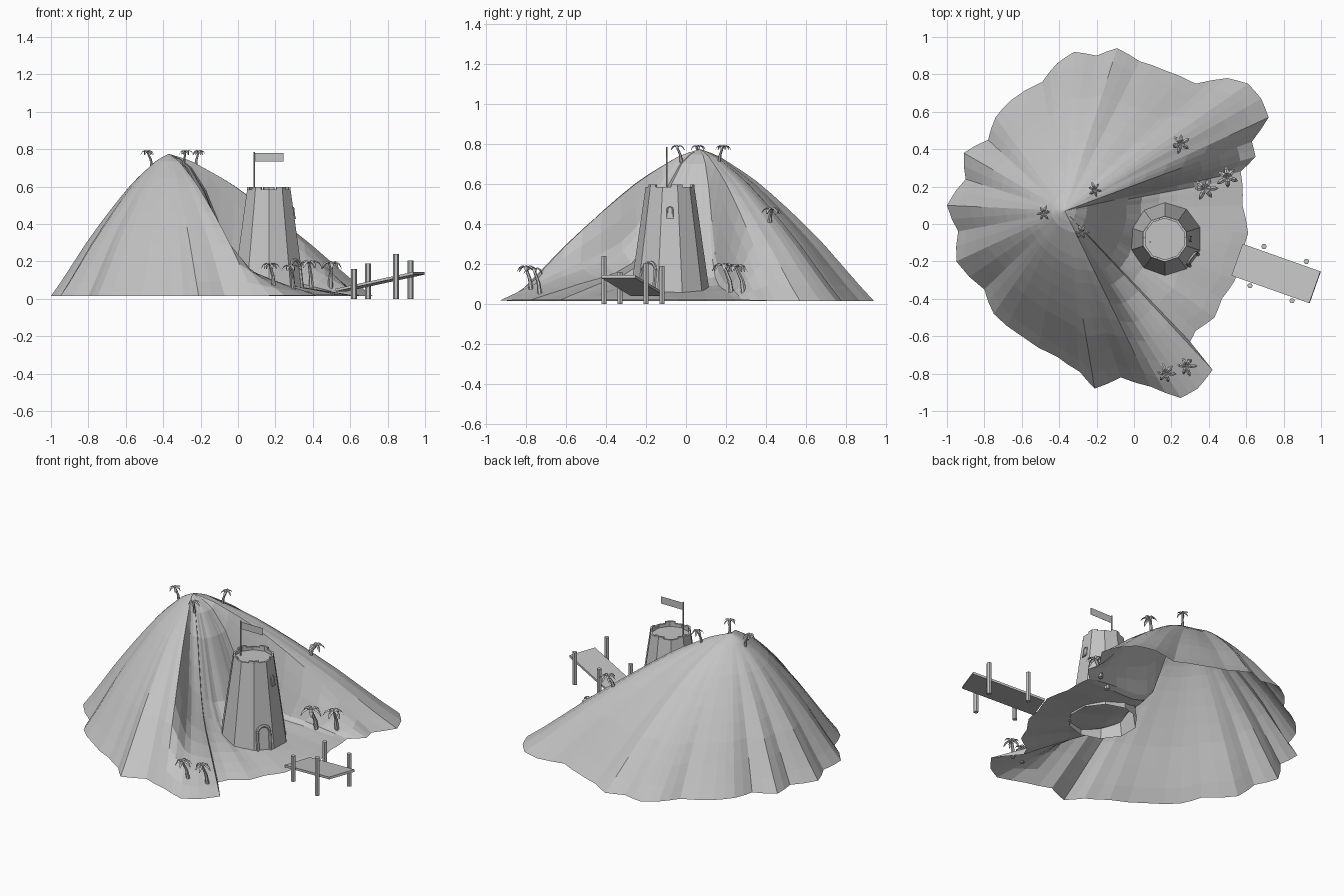
import bpy, bmesh, random
from math import sin, cos, pi, atan2, radians, degrees, hypot
from mathutils import Vector, Matrix

random.seed(4)
cube = bpy.data.objects.get("Cube")
if cube:
    bpy.data.objects.remove(cube)

grey = bpy.data.materials.new("stone_grey")
grey.use_nodes = True
COLOUR = (0.55, 0.55, 0.55, 1)
grey.diffuse_color = COLOUR
grey.node_tree.nodes["Principled BSDF"].inputs["Base Color"].default_value = COLOUR


def finish(bm, name, fix_normals=True):
    if fix_normals:
        bmesh.ops.recalc_face_normals(bm, faces=bm.faces)
    mesh = bpy.data.meshes.new(name)
    bm.to_mesh(mesh)
    bm.free()
    mesh.materials.append(grey)
    obj = bpy.data.objects.new(name, mesh)
    bpy.context.collection.objects.link(obj)


def interp(x, xs, ys):
    if x <= xs[0]:
        return ys[0]
    for i in range(1, len(xs)):
        if x <= xs[i]:
            f = (x - xs[i - 1]) / (xs[i] - xs[i - 1])
            return ys[i - 1] + f * (ys[i] - ys[i - 1])
    return ys[-1]


def bridge(bm, lower, upper):
    n = len(lower)
    for i in range(n):
        j = (i + 1) % n
        bm.faces.new((lower[i], lower[j], upper[j], upper[i]))


def tube(name, points, radii, sides=6):
    """Round bar swept along a path."""
    bm = bmesh.new()
    points = [Vector(p) for p in points]
    rings = []
    for i, p in enumerate(points):
        along = points[min(i + 1, len(points) - 1)] - points[max(i - 1, 0)]
        turn = along.to_track_quat('Z', 'Y')
        rings.append([bm.verts.new(p + turn @ Vector((cos(a), sin(a), 0)) * radii[i])
                      for a in (2 * pi * k / sides for k in range(sides))])
    for lower, upper in zip(rings, rings[1:]):
        bridge(bm, lower, upper)
    bm.faces.new(rings[0][::-1])
    bm.faces.new(rings[-1])
    finish(bm, name)


def box(name, size, matrix):
    bm = bmesh.new()
    bmesh.ops.create_cube(bm, size=1, matrix=matrix @ Matrix.Diagonal((*size, 1)))
    finish(bm, name)


# Mountain: shoreline and two slope profiles fanned around the peak
PEAK = Vector((-.37, .07))
SHORE = [(-.95, -.2), (-.8, -.35), (-.75, -.48), (-.6, -.6), (-.41, -.71), (-.29, -.79),
         (-.21, -.88), (-.07, -.82), (.09, -.87), (.25, -.93), (.34, -.88), (.42, -.78),
         (.3, -.63), (.33, -.57), (.43, -.5), (.47, -.4), (.54, -.3), (.56, -.19),
         (.61, -.05), (.58, .1), (.58, .21), (.57, .28), (.65, .36), (.63, .44), (.72, .57),
         (.68, .67), (.61, .75), (.5, .78), (.33, .75), (.17, .82), (.03, .87), (-.09, .94),
         (-.2, .9), (-.32, .92), (-.41, .86), (-.49, .76), (-.66, .66), (-.74, .57),
         (-.78, .45), (-.91, .38), (-.9, .24), (-1, .1), (-.94, -.04)]
RINGS = [0, .06, .12, .2, .27, .34, .42, .52, .62, .72, .82, .92, 1]
SLOPE = [.775, .757, .735, .69, .65, .605, .545, .465, .38, .29, .19, .09, .015]
BAY = [.775, .748, .7, .57, .39, .22, .13, .09, .075, .065, .05, .035, .02]


def angle_of(x, y):
    return atan2(y - PEAK.y, x - PEAK.x)


polar = sorted((angle_of(x, y), hypot(x - PEAK.x, y - PEAK.y)) for x, y in SHORE)
polar = [(polar[-1][0] - 2 * pi, polar[-1][1])] + polar + [(polar[0][0] + 2 * pi, polar[0][1])]
ANGLES, RADII = zip(*polar)


def reach(a, t):
    """Distance from the peak, with the shore's ripples fading out uphill."""
    wrapped = [(a + d + pi) % (2 * pi) - pi for d in (-.25, -.12, 0, .12, .25)]
    smooth = sum(interp(w, ANGLES, RADII) for w in wrapped) / len(wrapped)
    return t * (smooth + t * (interp(a, ANGLES, RADII) - smooth))


def height(a, t):
    # A steep wall drops from the front crest to a sloping shoulder, then the bay floor
    ridge = interp(degrees(a), (-64, -57.5, -44, -33, 12, 20), (1, .36, .13, 0, 0, 1))
    return ridge * interp(t, RINGS, SLOPE) + (1 - ridge) * interp(t, RINGS, BAY)


def ground(x, y):
    a = angle_of(x, y)
    return height(a, hypot(x - PEAK.x, y - PEAK.y) / interp(a, ANGLES, RADII))


columns = []
grooves = [random.uniform(-.014, .014) for _ in SHORE]
for i, (a, b) in enumerate(zip(ANGLES[1:-1], ANGLES[2:])):
    start, end = grooves[i], grooves[(i + 1) % len(grooves)]
    columns += [(a + f * (b - a), start + f * (end - start)) for f in (0, .5)]
bm = bmesh.new()
top = bm.verts.new((*PEAK, SLOPE[0]))
rings = [[] for _ in RINGS[1:]]
for a, groove in columns:
    a = (a + pi) % (2 * pi) - pi
    for ring, t in zip(rings, RINGS[1:]):
        r = reach(a, t)
        z = height(a, t) + groove * t * sin(pi * t)
        ring.append(bm.verts.new((PEAK.x + r * cos(a), PEAK.y + r * sin(a), z)))
for i in range(len(columns)):
    bm.faces.new((top, rings[0][i], rings[0][(i + 1) % len(columns)]))
for inner, outer in zip(rings, rings[1:]):
    bridge(bm, outer, inner)
finish(bm, "mountain", False)

# Tower: ten-sided tapering shell, open below, with a sunken roof
TOWER = Vector((.165, -.08, 0))
FACET = pi / 5


def tower_radius(z):
    return interp(z, (.045, .585), (.2, .122))


def tower_point(a, r, z):
    return TOWER + Vector((r * cos(a), r * sin(a), z))


bm = bmesh.new()
rings = [[bm.verts.new(tower_point((k + .5) * FACET, r, z)) for k in range(10)]
         for r, z in ((.2, .045), (.122, .585), (.11, .585), (.11, .565))]
for lower, upper in zip(rings, rings[1:]):
    bridge(bm, lower, upper)
bm.faces.new(rings[-1])
finish(bm, "tower", False)

# Merlons wrapped round every second corner
for k in range(5):
    corner = (2 * k + .5) * FACET
    bm = bmesh.new()
    rings = []
    for z in (.58, .597):
        outline = []
        for r in (.122, .11):
            mid = tower_point(corner, r, z)
            sides = [mid.lerp(tower_point(corner + s * FACET, r, z), .42) for s in (-1, 1)]
            arc = [sides[0], mid, sides[1]]
            outline += arc if r > .115 else arc[::-1]
        rings.append([bm.verts.new(p) for p in outline])
    bridge(bm, *rings)
    bm.faces.new(rings[0][::-1])
    bm.faces.new(rings[1])
    finish(bm, f"merlon_{k + 1}")


# Arched door and window lying on the tower facets
def arch(name, facet, base, half, straight, bar):
    a = facet * FACET

    def on_wall(u, z, lift):
        r = tower_radius(z) * cos(FACET / 2) + lift
        return tower_point(a, r, z) + Vector((-sin(a), cos(a), 0)) * u

    spring = base + straight
    path = [(half, base)] + [(half * cos(i * pi / 8), spring + half * sin(i * pi / 8))
                             for i in range(9)] + [(-half, base)]
    tube(name + "_frame", [on_wall(u, z, bar * .5) for u, z in path], [bar] * len(path))
    bm = bmesh.new()
    bm.faces.new([bm.verts.new(on_wall(u, z, .003)) for u, z in path])
    finish(bm, name + "_panel", False)


arch("door", -1, .06, .038, .11, .009)
arch("window", 0, .43, .013, .045, .004)
sill = tower_point(0, tower_radius(.43) * cos(FACET / 2), .43)
box("window_sill", (.018, .034, .008), Matrix.Translation(sill))

# Flag
POLE = Vector((.087, -.096, 0))
tube("flag_pole", [POLE + Vector((0, 0, z)) for z in (.56, .785)], [.004, .004])
box("flag", (.157, .001, .045), Matrix.Translation(POLE + Vector((.079, 0, .757))))

# Jetty ramp and its posts
tilt = Matrix.Rotation(radians(-19.5), 4, 'Z') @ Matrix.Rotation(radians(-11.5), 4, 'Y')
box("jetty_deck", (.45, .18, .014), Matrix.Translation((.76, -.265, .092)) @ tilt)
POSTS = [(.695, -.12, .19), (.922, -.2, .205), (.62, -.33, .16), (.845, -.41, .24)]
for i, (x, y, z) in enumerate(POSTS):
    tube(f"jetty_post_{i + 1}", [(x, y, 0), (x, y, z)], [.015, .015])


# Palms: leaning curved trunk and drooping folded fronds
def palm(n, x, y, z, size, lean):
    crown = Vector((x, y, z))
    a = radians(lean)
    foot = Vector((x + .6 * size * cos(a), y + .6 * size * sin(a), 0))
    foot.z = ground(foot.x, foot.y) - .015
    bend = foot.lerp(crown, .5) + (foot - crown) * Vector((.25, .25, 0))
    tube(f"palm_trunk_{n}", [foot, bend, crown], [size * .22, size * .16, size * .11])
    bm = bmesh.new()
    for k in range(6):
        turn = Matrix.Rotation(a + k * pi / 3 + random.uniform(-.2, .2), 3, 'Z')
        length = random.uniform(.8, 1.05)
        rows = []
        for out, up, wide in ((.05, 0, .08), (.4, .24, .18), (.75, .08, .16), (1, -.35, .03)):
            out *= length
            shape = [(out, -wide, up - wide * .6), (out, 0, up), (out, wide, up - wide * .6)]
            rows.append([bm.verts.new(crown + turn @ Vector(p) * size) for p in shape])
        for r, s in zip(rows, rows[1:]):
            for i in range(2):
                bm.faces.new((r[i], s[i], s[i + 1], r[i + 1]))
    finish(bm, f"palm_fronds_{n}", False)


PALMS = [(-.485, .06, .785, .042, 10), (-.21, .185, .785, .042, 230),
         (-.28, -.045, .785, .042, 115), (.25, .43, .47, .055, 200), (.38, .19, .19, .068, 70),
         (.5, .25, .185, .068, 100), (.17, -.8, .18, .056, 50), (.28, -.76, .17, .056, 60)]
for n, spec in enumerate(PALMS):
    palm(n + 1, *spec)
